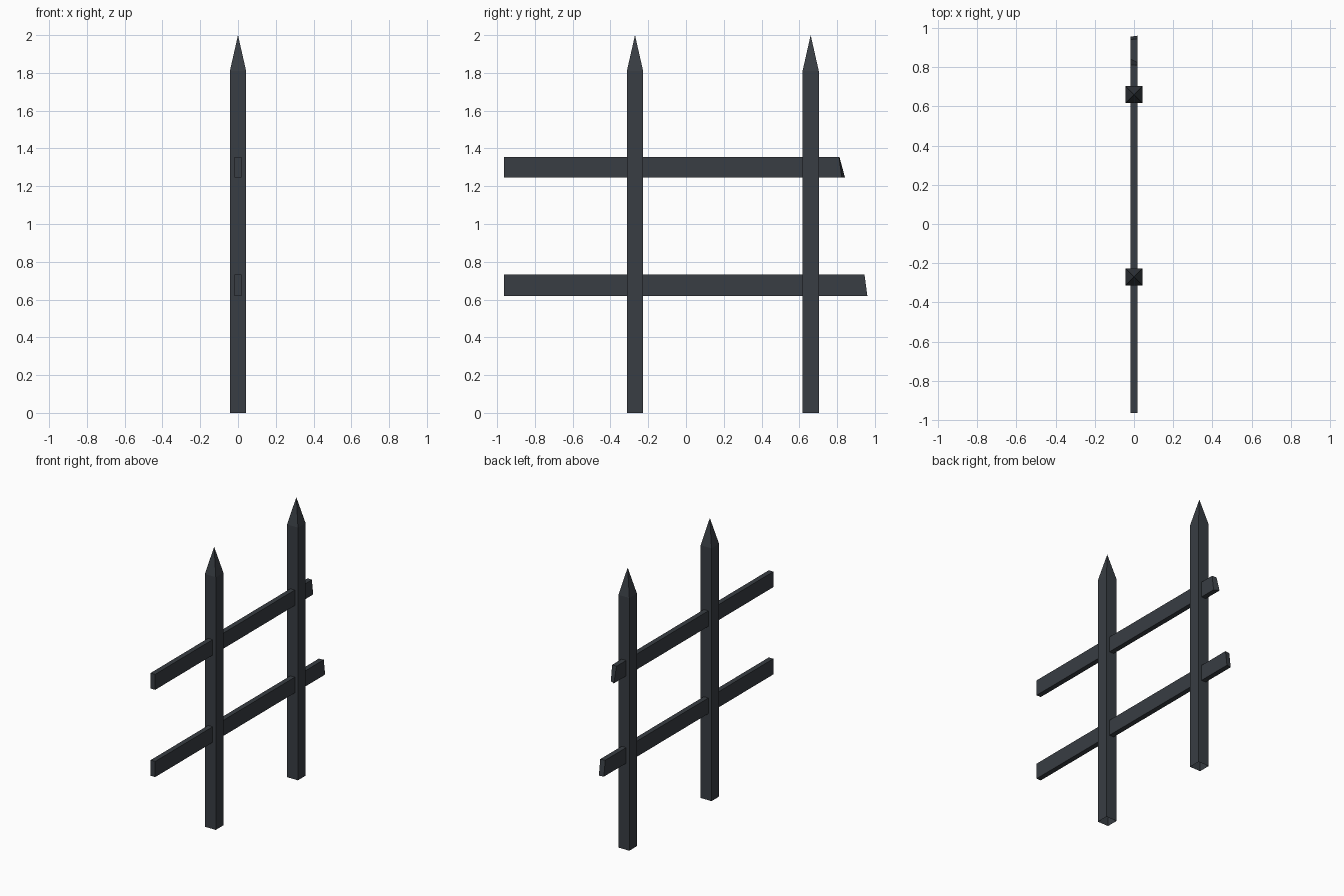
import bpy

if "Cube" in bpy.data.objects:
    bpy.data.objects.remove(bpy.data.objects["Cube"])

iron = bpy.data.materials.new("dark slate grey")
iron.diffuse_color = (0.04, 0.047, 0.056, 1)
iron.use_nodes = True
iron.node_tree.nodes["Principled BSDF"].inputs["Base Color"].default_value = iron.diffuse_color


def make(name, verts, faces):
    mesh = bpy.data.meshes.new(name)
    mesh.from_pydata(verts, [], faces)
    mesh.materials.append(iron)
    obj = bpy.data.objects.new(name, mesh)
    bpy.context.collection.objects.link(obj)
    return obj


def post(name, y, r=0.043, shoulder=1.81, top=2.0):
    # square post, open underneath, with a pyramid point
    ring = [(-r, -r), (r, -r), (r, r), (-r, r)]
    verts = [(a, y + b, z) for z in (0, shoulder) for a, b in ring] + [(0, y, top)]
    faces = []
    for i in range(4):
        j = (i + 1) % 4
        faces += [(i, j, j + 4, i + 4), (i + 4, j + 4, 8)]
    make(name, verts, faces)


def rail(name, z0, z1, ends, w=0.018, start=-0.963):
    # flat bar with a square near end and a skewed, broken far end
    ring = [(-w, z0), (w, z0), (w, z1), (-w, z1)]
    verts = [(x, start, z) for x, z in ring]
    verts += [(x, y, z) for (x, z), y in zip(ring, ends)]
    faces = [(0, 1, 2, 3), (7, 6, 5, 4)]
    for i in range(4):
        j = (i + 1) % 4
        faces.append((i, i + 4, j + 4, j))
    make(name, verts, faces)


# two pointed posts
post("front_post", -0.27)
post("back_post", 0.66)

# two rails; end positions run bottom left, bottom right, top right, top left
rail("lower_rail", 0.62, 0.732, (0.955, 0.96, 0.945, 0.94))
rail("upper_rail", 1.245, 1.356, (0.842, 0.825, 0.81, 0.812))
